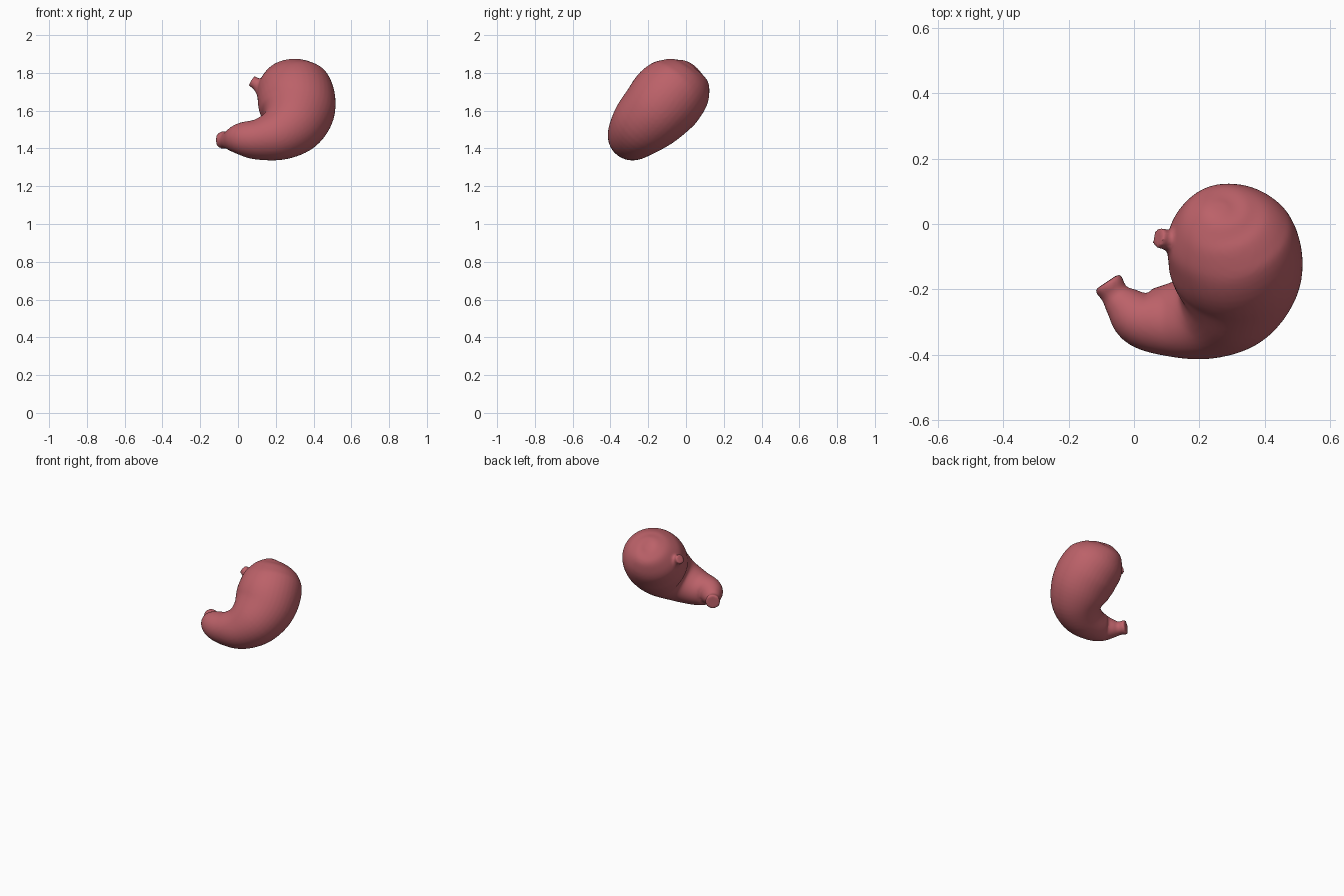
import bpy, bmesh, math
from mathutils import Vector

if "Cube" in bpy.data.objects:
    bpy.data.objects.remove(bpy.data.objects["Cube"])

# The organ bends in a plane tilted back: U runs up that plane, N faces out of it
U = Vector((0, 0.552, 0.834))
N = Vector((0, -0.834, 0.552))


def place(x, v, w):
    return Vector((x, 0, 0)) + U * v + N * w


def catmull(p, t):
    i = min(int(t), len(p) - 2)
    f = t - i
    a, b, c, d = p[max(i - 1, 0)], p[i], p[i + 1], p[min(i + 2, len(p) - 1)]
    return [0.5 * (2 * q + (r - o) * f + (2 * o - 5 * q + 4 * r - s) * f * f
                   + (3 * q - o - 3 * r + s) * f ** 3) for o, q, r, s in zip(a, b, c, d)]


def sweep(bm, stations, sides=40, steps=5):
    """Closed tube through stations (x, v, w, radius in plane, radius across)."""
    n = (len(stations) - 1) * steps
    rows = [catmull(stations, k / steps) for k in range(n + 1)]
    pts = [place(*r[:3]) for r in rows]
    rings = []
    for k, r in enumerate(rows):
        t = (pts[min(k + 1, n)] - pts[max(k - 1, 0)]).normalized()
        side = N.cross(t).normalized()
        up = t.cross(side)
        rings.append([bm.verts.new(pts[k] + side * (max(r[3], .004) * math.cos(a))
                                   + up * (max(r[4], .004) * math.sin(a)))
                      for a in (2 * math.pi * j / sides for j in range(sides))])
    for a, b in zip(rings, rings[1:]):
        for j in range(sides):
            m = (j + 1) % sides
            bm.faces.new((a[j], a[m], b[m], b[j]))
    bm.faces.new(rings[0][::-1])
    bm.faces.new(rings[-1])


bm = bmesh.new()
# Fundus, body, antrum and pylorus
sweep(bm, [
    (.265, 1.555, .965, .02, .02), (.265, 1.54, .967, .08, .08),
    (.27, 1.50, .97, .14, .135), (.285, 1.43, .98, .19, .18),
    (.308, 1.34, 1.0, .205, .20), (.31, 1.24, 1.015, .20, .19),
    (.28, 1.145, 1.035, .175, .17), (.21, 1.075, 1.045, .14, .14),
    (.11, 1.045, 1.045, .108, .115), (.02, 1.05, 1.04, .088, .09),
    (-.035, 1.07, 1.00, .058, .06), (-.06, 1.085, .975, .043, .043),
    (-.075, 1.10, .955, .047, .047), (-.083, 1.107, .945, .047, .047)])
# Cardia and oesophagus stub
sweep(bm, [
    (.25, 1.33, .985, .15, .13), (.19, 1.365, .985, .10, .09),
    (.14, 1.395, .99, .055, .05), (.105, 1.42, 1.0, .033, .033),
    (.085, 1.435, 1.003, .031, .031), (.073, 1.443, 1.005, .033, .033)])
bmesh.ops.recalc_face_normals(bm, faces=bm.faces)

mesh = bpy.data.meshes.new("stomach")
bm.to_mesh(mesh)
bm.free()
stomach = bpy.data.objects.new("stomach", mesh)
bpy.context.collection.objects.link(stomach)

# Fuse the tubes into one soft skin
remesh = stomach.modifiers.new("fuse", 'REMESH')
remesh.mode = 'VOXEL'
remesh.voxel_size = 0.008
remesh.use_smooth_shade = True
soft = stomach.modifiers.new("soften", 'SMOOTH')
soft.factor = 0.5
soft.iterations = 6

mat = bpy.data.materials.new("stomach_red")
mat.diffuse_color = (0.5, 0.12, 0.14, 1)
mat.use_nodes = True
mat.node_tree.nodes["Principled BSDF"].inputs["Base Color"].default_value = mat.diffuse_color
mesh.materials.append(mat)
for p in mesh.polygons:
    p.use_smooth = True
